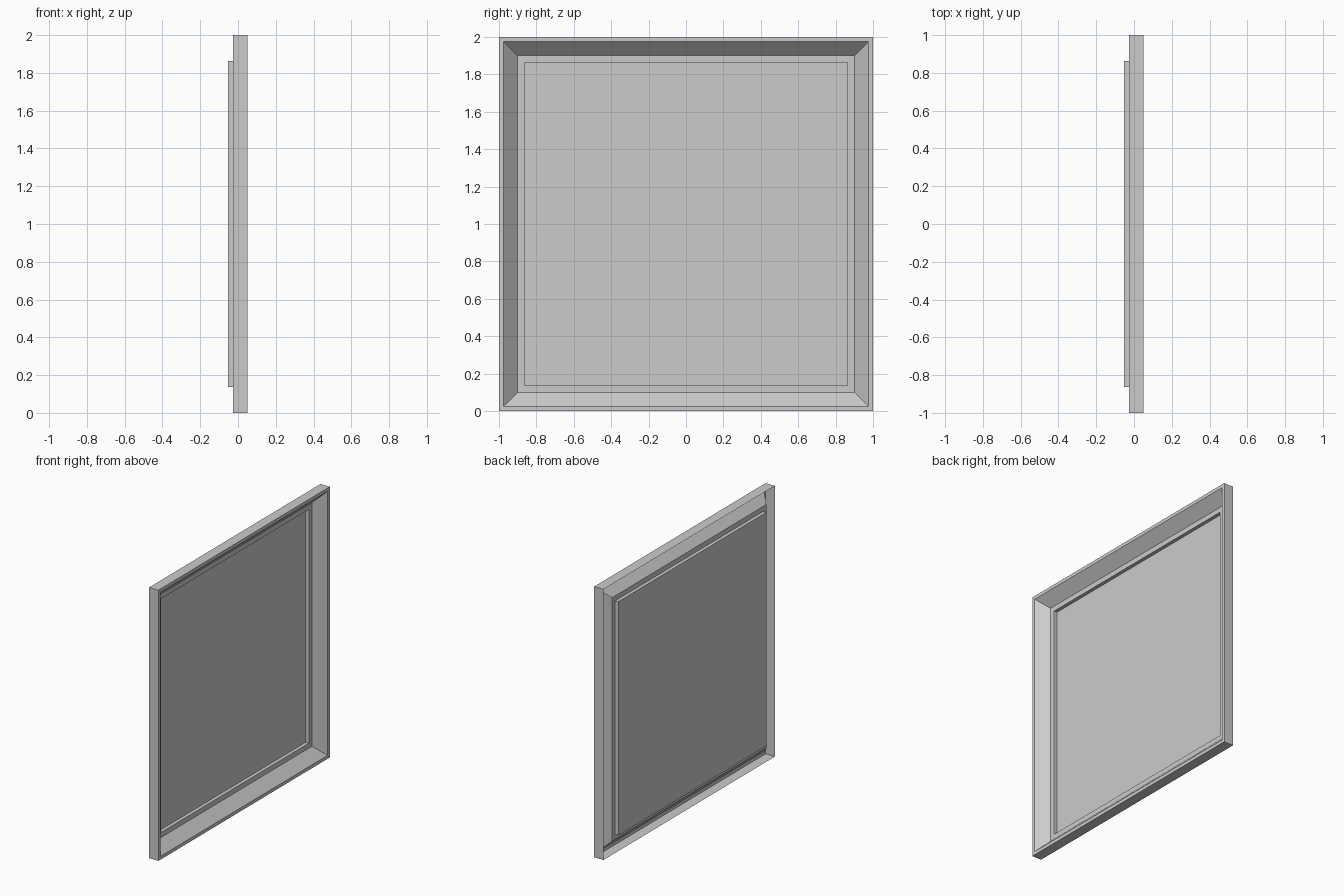
import bpy, bmesh

if "Cube" in bpy.data.objects:
    bpy.data.objects.remove(bpy.data.objects["Cube"])

# Section from the open back edge to the recessed panel: (x depth, half size)
PROFILE = [
    (-0.026, 1.0),    # back edge of outer wall
    (0.05, 1.0),      # front edge of outer wall
    (0.05, 0.975),    # narrow rim
    (-0.026, 0.90),   # foot of sloped border
    (-0.026, 0.863),  # flat ledge
    (-0.052, 0.863),  # recess wall
]
CORNERS = [(-1, -1), (1, -1), (1, 1), (-1, 1)]


def shell(name, rings, cap=False):
    """Thin square sheet through nested rings, optionally closed at the last."""
    bm = bmesh.new()
    loops = [[bm.verts.new((x, sy * h, 1 + sz * h)) for sy, sz in CORNERS]
             for x, h in rings]
    for a, b in zip(loops, loops[1:]):
        for i in range(4):
            j = (i + 1) % 4
            bm.faces.new((a[i], a[j], b[j], b[i]))
    if cap:
        bm.faces.new(loops[-1])
    mesh = bpy.data.meshes.new(name)
    bm.to_mesh(mesh)
    bm.free()
    obj = bpy.data.objects.new(name, mesh)
    bpy.context.collection.objects.link(obj)
    return obj


# Hollow frame: outer wall, rim, sloped border and ledge
shell("frame", PROFILE[:5])

# Recessed tray with flat back panel
shell("recessed_panel", PROFILE[4:], cap=True)
